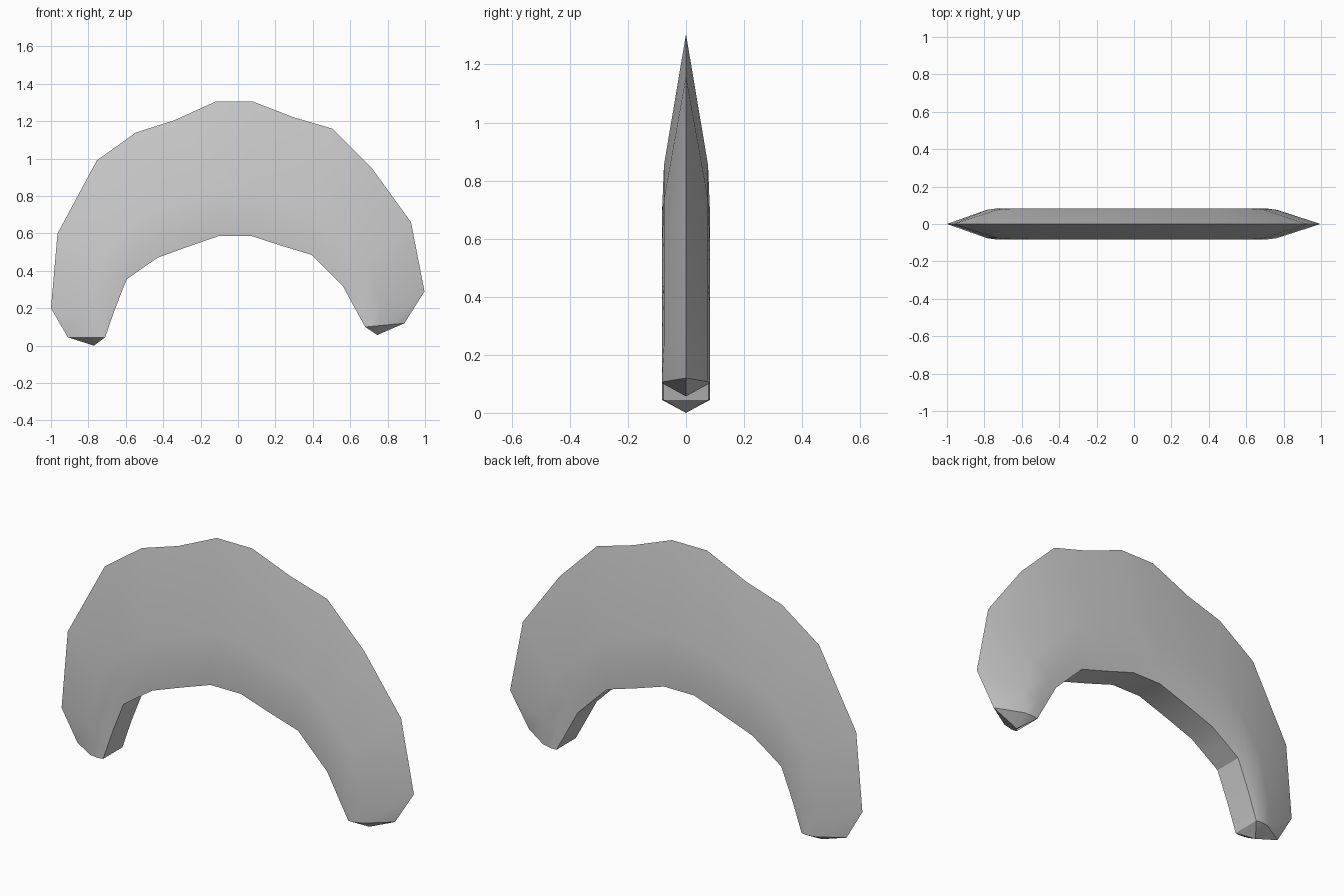
import bpy, bmesh
from mathutils import Vector

if "Cube" in bpy.data.objects:
    bpy.data.objects.remove(bpy.data.objects["Cube"])

# Stations along the arch: outer ridge x, z and inner rim x, z
stations = [
    (-.91, .045, -.71, .045), (-1, .20, -.66, .19), (-.965, .60, -.595, .355),
    (-.755, .99, -.51, .415), (-.545, 1.14, -.43, .47), (-.34, 1.205, -.265, .53),
    (-.12, 1.305, -.10, .587), (.08, 1.305, .07, .587), (.30, 1.22, .23, .535),
    (.505, 1.16, .395, .485), (.715, .95, .475, .405), (.925, .66, .56, .32),
    (.997, .29, .625, .20), (.89, .12, .68, .10)]

# Blade cross-section: fraction from inner rim to outer ridge, half thickness
half = [(0, .078), (.13, .083), (.37, .076)]
section = half + [(1, 0)] + [(t, -y) for t, y in reversed(half)]

bm = bmesh.new()
rings = []
for ox, oz, ix, iz in stations:
    rings.append([bm.verts.new((ix + (ox - ix) * t, y, iz + (oz - iz) * t))
                  for t, y in section])

# Skin between neighbouring sections
n = len(section)
for a, b in zip(rings, rings[1:]):
    for i in range(n):
        j = (i + 1) % n
        bm.faces.new((a[i], a[j], b[j], b[i]))

# Pointed caps at both feet
for ring, tip in ((rings[0], (-.77, 0, 0)), (rings[-1], (.745, 0, .057))):
    v = bm.verts.new(Vector(tip))
    for i in range(n):
        bm.faces.new((ring[i], ring[(i + 1) % n], v))

bmesh.ops.recalc_face_normals(bm, faces=bm.faces)
mesh = bpy.data.meshes.new("arched_blade")
bm.to_mesh(mesh)
bm.free()
blade = bpy.data.objects.new("arched_blade", mesh)
bpy.context.collection.objects.link(blade)

# Smooth body with crisp ridge and rim
bpy.context.view_layer.objects.active = blade
blade.select_set(True)
bpy.ops.object.shade_smooth_by_angle(angle=0.52)
